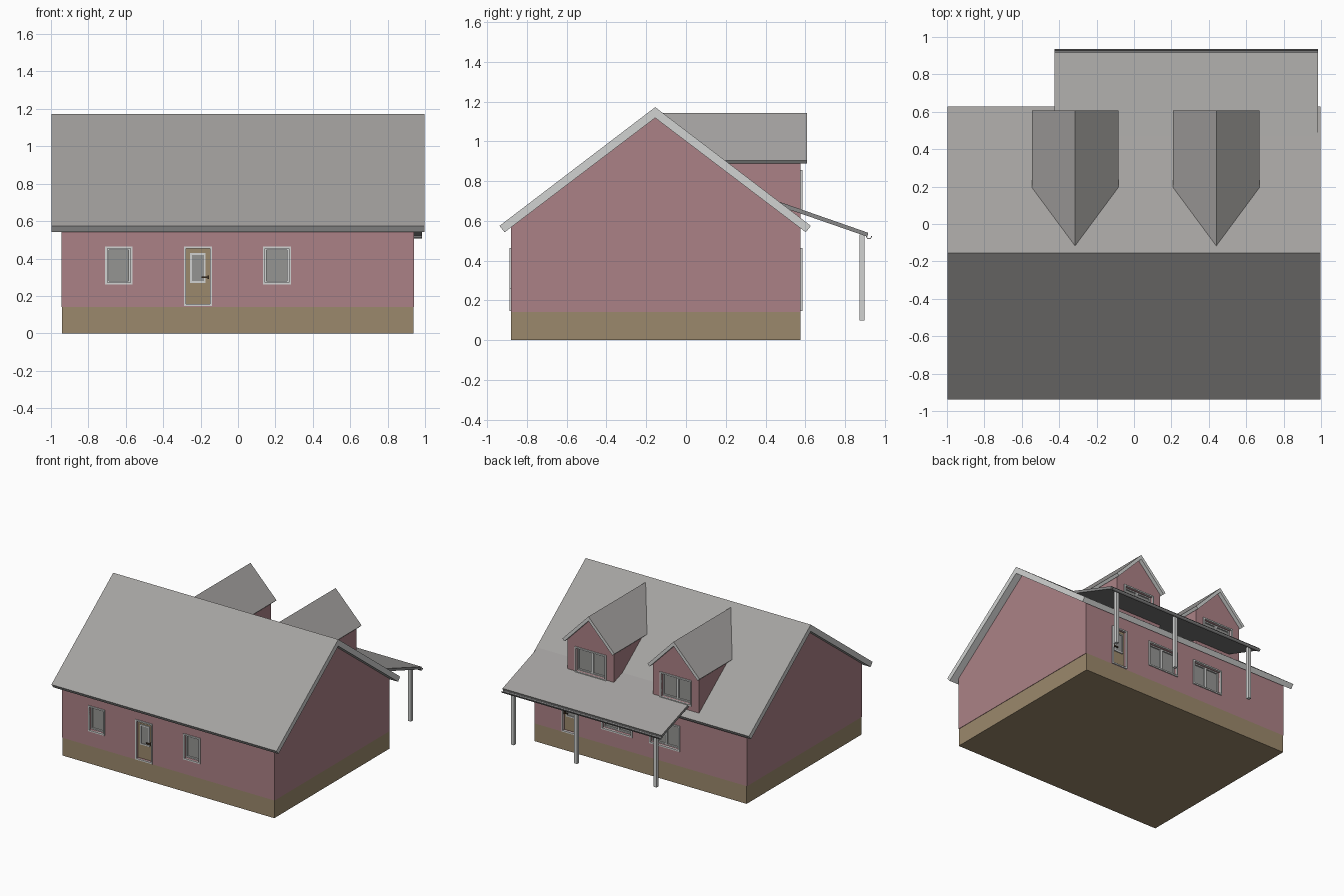
import bpy, bmesh, math
from mathutils import Vector

cube = bpy.data.objects.get("Cube")
if cube:
    bpy.data.objects.remove(cube, do_unlink=True)


def material(name, r, g, b):
    m = bpy.data.materials.new(name)
    m.use_nodes = True
    m.diffuse_color = (r, g, b, 1)
    m.node_tree.nodes["Principled BSDF"].inputs["Base Color"].default_value = (r, g, b, 1)
    return m


BRICK = material("dusty red wall", 0.41, 0.222, 0.24)
TAN = material("tan base", 0.33, 0.25, 0.15)
ROOF = material("roof grey", 0.37, 0.36, 0.35)
WHITE = material("trim white", 0.64, 0.65, 0.64)
GLASS = material("window grey", 0.3, 0.3, 0.29)
METAL = material("porch grey", 0.25, 0.25, 0.25)
BROWN = material("handle brown", 0.08, 0.05, 0.03)


def finish(name, bm, mats):
    bmesh.ops.recalc_face_normals(bm, faces=bm.faces)
    if len(mats) > 1:  # upward faces take the second colour
        for f in bm.faces:
            f.normal_update()
            f.material_index = int(f.normal.z > 0.3)
    me = bpy.data.meshes.new(name)
    bm.to_mesh(me)
    bm.free()
    for m in mats:
        me.materials.append(m)
    ob = bpy.data.objects.new(name, me)
    bpy.context.collection.objects.link(ob)
    return ob


def prism(name, profile, axis, a, b, *mats):
    """Extrude a (horizontal, z) profile along x or y from a to b."""
    bm = bmesh.new()
    place = (lambda h, z: (a, h, z)) if axis == "x" else (lambda h, z: (h, a, z))
    face = bm.faces.new([bm.verts.new(place(*p)) for p in profile])
    new = bmesh.ops.extrude_face_region(bm, geom=[face])["geom"]
    step = Vector((b - a, 0, 0)) if axis == "x" else Vector((0, b - a, 0))
    bmesh.ops.translate(bm, vec=step, verts=[v for v in new if isinstance(v, bmesh.types.BMVert)])
    return finish(name, bm, mats)


def boxes(name, items, mat):
    """One object made of boxes given as (x0, x1, y0, y1, z0, z1)."""
    bm = bmesh.new()
    for x0, x1, y0, y1, z0, z1 in items:
        vs = bmesh.ops.create_cube(bm, size=1)["verts"]
        for v in vs:
            v.co = (x1 if v.co.x > 0 else x0, y1 if v.co.y > 0 else y0, z1 if v.co.z > 0 else z0)
    return finish(name, bm, [mat])


def ring(x0, x1, z0, z1, w, ya, yb):
    """Four boxes forming a rectangular frame."""
    y0, y1 = min(ya, yb), max(ya, yb)
    return [(x0, x0 + w, y0, y1, z0, z1), (x1 - w, x1, y0, y1, z0, z1),
            (x0 + w, x1 - w, y0, y1, z0, z0 + w), (x0 + w, x1 - w, y0, y1, z1 - w, z1)]


def slab(x0, x1, z0, z1, ya, yb):
    return (x0, x1, min(ya, yb), max(ya, yb), z0, z1)


def cut(wall, holes):
    cutter = boxes("opening_cutter", holes, BRICK)
    cutter.hide_render = True
    mod = wall.modifiers.new("openings", "BOOLEAN")
    mod.operation = "DIFFERENCE"
    mod.solver = "EXACT"
    mod.object = cutter
    bpy.context.view_layer.objects.active = wall
    bpy.ops.object.modifier_apply(modifier=mod.name)
    bpy.data.objects.remove(cutter, do_unlink=True)


TRIM = 0.011


def window(name, x0, x1, z0, z1, y, out, double=False):
    """Trimmed, recessed window; returns the hole for the wall."""
    frame = ring(x0, x1, z0, z1, TRIM, y - out * 0.005, y + out * 0.008)
    x0, x1, z0, z1 = x0 + TRIM, x1 - TRIM, z0 + TRIM, z1 - TRIM
    back, front = y - out * 0.035, y - out * 0.018
    frame += ring(x0, x1, z0, z1, 0.009, back, front)
    if double:
        c = (x0 + x1) / 2
        frame.append(slab(c - 0.01, c + 0.01, z0, z1, back, front))
    boxes(name + "_frame", frame, WHITE)
    boxes(name + "_glass", [slab(x0, x1, z0, z1, back, y - out * 0.029)], GLASS)
    return slab(x0, x1, z0, z1, y - out * 0.034, y + out * 0.05)


def door(name, x0, x1, y, out):
    """Framed door with a tall pane and a lever handle on its +x side."""
    z0, z1 = 0.146, 0.465
    frame = ring(x0, x1, z0, z1, TRIM, y - out * 0.005, y + out * 0.008)
    c = (x0 + x1) / 2
    leaf = y - out * 0.015
    frame += ring(c - 0.042, c + 0.042, 0.27, 0.43, 0.01, leaf, leaf + out * 0.008)
    boxes(name + "_frame", frame, WHITE)
    boxes(name + "_leaf", [slab(x0 + TRIM, x1 - TRIM, z0 + TRIM, z1 - TRIM, y - out * 0.035, leaf)], TAN)
    boxes(name + "_glass", [slab(c - 0.034, c + 0.034, 0.278, 0.422, leaf, leaf + out * 0.003)], GLASS)
    hx = x1 - 0.02
    boxes(name + "_handle", [slab(hx - 0.004, hx + 0.004, 0.29, 0.31, leaf, leaf + out * 0.022),
                             slab(hx - 0.034, hx, 0.295, 0.304, leaf + out * 0.015, leaf + out * 0.023)], BROWN)
    return slab(x0 + TRIM, x1 - TRIM, z0 + TRIM, z1 - TRIM, y - out * 0.034, y + out * 0.05)


# Main body
FRONT, BACK, RIDGE = -0.88, 0.577, -0.155
boxes("foundation", [(-0.942, 0.938, FRONT, BACK, 0, 0.142)], TAN)
walls = prism("main_walls", [(FRONT, 0.142), (BACK, 0.142), (BACK, 0.57), (RIDGE, 1.128), (FRONT, 0.573)],
              "x", -0.945, 0.941, BRICK)
cut(walls, [
    window("front_window_a", -0.71, -0.565, 0.26, 0.465, FRONT, -1),
    window("front_window_b", 0.133, 0.283, 0.26, 0.465, FRONT, -1),
    door("front_door", -0.29, -0.14, FRONT, -1),
    door("back_door", 0.555, 0.695, BACK, 1),
    window("back_window_a", 0.07, 0.345, 0.26, 0.465, BACK, 1, True),
    window("back_window_b", -0.35, -0.08, 0.26, 0.465, BACK, 1, True),
])

# Main roof with square-cut eaves
prism("main_roof", [(RIDGE, 1.172), (-0.938, 0.575), (-0.912, 0.543), (RIDGE, 1.118),
                    (0.602, 0.543), (0.628, 0.575)], "x", -0.998, 0.998, WHITE, ROOF)

# Two rear dormers
for label, cx in (("right", -0.315), ("left", 0.44)):
    w, r = 0.205, 0.231
    body = prism(label + "_dormer_walls",
                 [(cx - w, 0.58), (cx + w, 0.58), (cx + w, 0.9), (cx, 1.115), (cx - w, 0.9)],
                 "y", -0.08, BACK, BRICK)
    cut(body, [window(label + "_dormer_window", cx - 0.14, cx + 0.14, 0.652, 0.857, BACK, 1, True)])
    prism(label + "_dormer_roof",
          [(cx, 1.143), (cx - r, 0.905), (cx - r + 0.018, 0.888), (cx, 1.108),
           (cx + r - 0.018, 0.888), (cx + r, 0.905)], "y", -0.14, 0.608, WHITE, ROOF)

# Porch roof, gutter and posts
prism("porch_roof", [(0.47, 0.696), (0.917, 0.54), (0.911, 0.521), (0.47, 0.674)],
      "x", -0.425, 0.985, METAL, ROOF)
arc = [math.pi * (1 + i / 6) for i in range(7)]
outer = [(0.92 + 0.015 * math.cos(t), 0.523 + 0.015 * math.sin(t)) for t in arc]
inner = [(0.92 + 0.011 * math.cos(t), 0.523 + 0.011 * math.sin(t)) for t in reversed(arc)]
prism("porch_gutter", outer + inner, "x", -0.425, 0.985, METAL)
boxes("porch_posts", [(x - 0.013, x + 0.013, 0.872, 0.898, 0.1, 0.532) for x in (-0.355, 0.35, 0.91)], WHITE)
